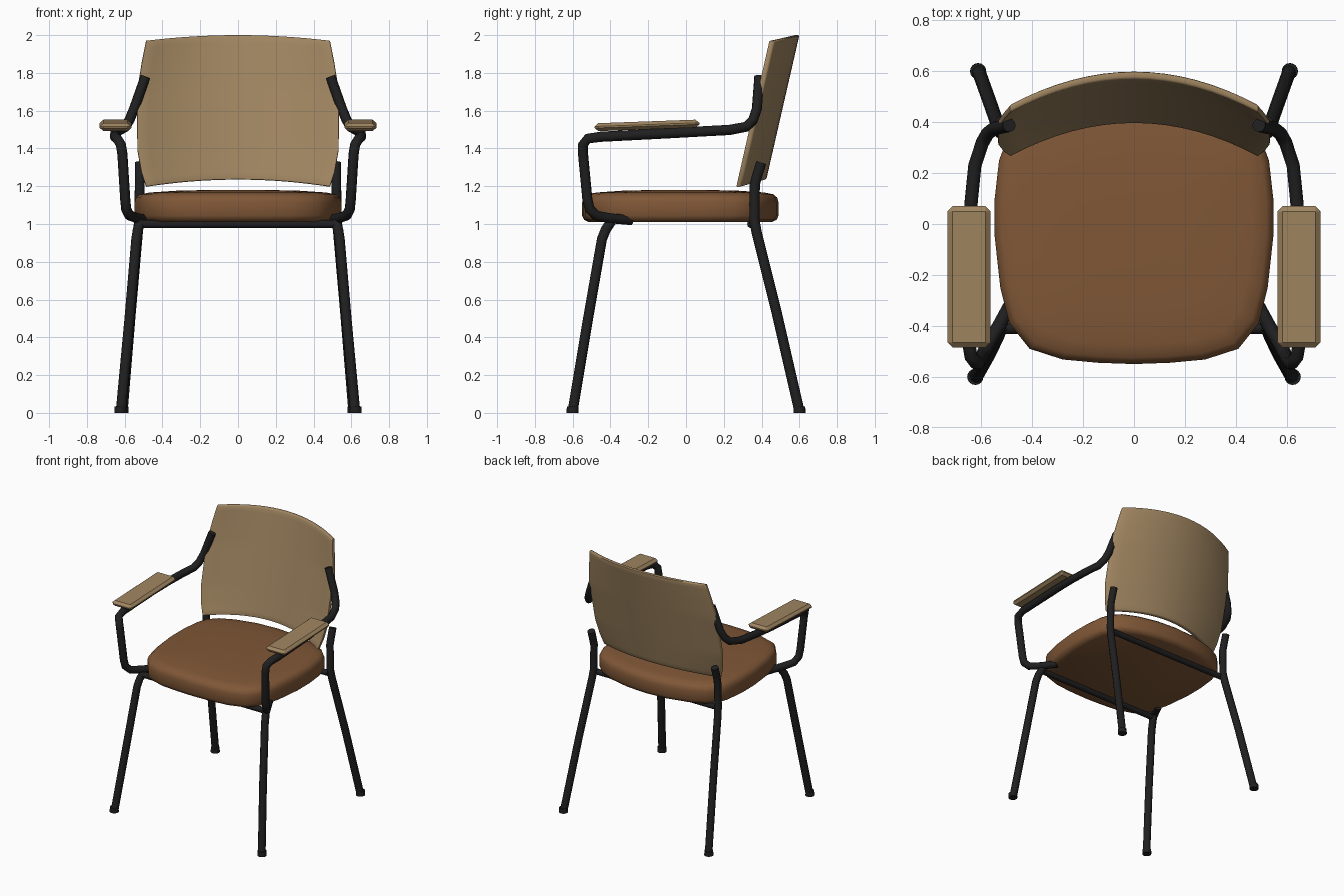
import bpy, bmesh, math

if "Cube" in bpy.data.objects:
    bpy.data.objects.remove(bpy.data.objects["Cube"])


def material(name, rgb):
    m = bpy.data.materials.new(name)
    m.diffuse_color = (*rgb, 1)
    m.use_nodes = True
    m.node_tree.nodes["Principled BSDF"].inputs["Base Color"].default_value = m.diffuse_color
    return m


TAN = material("tan shell", (0.35, 0.235, 0.118))
BROWN = material("brown upholstery", (0.215, 0.096, 0.038))
BLACK = material("black metal", (0.014, 0.014, 0.015))


def finish(obj, mat, angle=40):
    obj.data.materials.clear()
    obj.data.materials.append(mat)
    bpy.ops.object.select_all(action='DESELECT')
    obj.select_set(True)
    bpy.context.view_layer.objects.active = obj
    bpy.ops.object.shade_smooth_by_angle(angle=math.radians(angle))


def from_bmesh(name, bm, mat, angle=40):
    bmesh.ops.recalc_face_normals(bm, faces=bm.faces)
    me = bpy.data.meshes.new(name)
    bm.to_mesh(me)
    bm.free()
    obj = bpy.data.objects.new(name, me)
    bpy.context.collection.objects.link(obj)
    finish(obj, mat, angle)
    return obj


def tube(name, pts, side=1, radius=0.027):
    cu = bpy.data.curves.new(name, 'CURVE')
    cu.dimensions = '3D'
    cu.bevel_depth = radius
    cu.bevel_resolution = 3
    cu.use_fill_caps = True
    sp = cu.splines.new('POLY')
    sp.points.add(len(pts) - 1)
    for p, (x, y, z) in zip(sp.points, pts):
        p.co = (x * side, y, z, 1)
    obj = bpy.data.objects.new(name, cu)
    bpy.context.collection.objects.link(obj)
    bpy.ops.object.select_all(action='DESELECT')
    obj.select_set(True)
    bpy.context.view_layer.objects.active = obj
    bpy.ops.object.convert(target='MESH')
    finish(bpy.context.object, BLACK, 50)


def lerp_table(table, t):
    for (a, va), (b, vb) in zip(table, table[1:]):
        if t <= b:
            return va + (vb - va) * (t - a) / (b - a)
    return table[-1][1]


# Seat cushion: one outline lofted through scaled rings
half = [(0, -.55), (.14, -.545), (.28, -.532), (.41, -.49), (.49, -.39), (.525, -.25),
        (.547, -.05), (.547, .1), (.53, .25), (.50, .33), (.44, .39), (.33, .44), (.17, .478), (0, .49)]
outline = half + [(-x, y) for x, y in half[-2:0:-1]]
rings = [(.93, 1.01), (.98, 1.022), (1, 1.045), (1, 1.115), (.985, 1.14), (.95, 1.157),
         (.85, 1.167), (.6, 1.176), (.3, 1.18)]
bm = bmesh.new()
loops = [[bm.verts.new((x * s, -.03 + (y + .03) * s, z)) for x, y in outline] for s, z in rings]
n = len(outline)
for a, b in zip(loops, loops[1:]):
    for i in range(n):
        bm.faces.new((a[i], a[(i + 1) % n], b[(i + 1) % n], b[i]))
bm.faces.new(loops[0][::-1])
bm.faces.new(loops[-1])
from_bmesh("seat", bm, BROWN, 50)

# Backrest: curved, leaning sheet given thickness and rounded edges
WIDTH = [(0, .487), (.1, .512), (.25, .533), (.65, .535), (.85, .51), (1, .487)]
NU, NV = 16, 20
T = .03


def back_point(u, v, depth):
    z = 1.235 - .038 * u * u + v * (.765 + .008 * u * u)
    y = .395 - .132 * u * u + .175 * v + depth
    return (u * lerp_table(WIDTH, v), y, z)


bm = bmesh.new()
grids = [[[bm.verts.new(back_point(2 * i / NU - 1, j / NV, d)) for i in range(NU + 1)]
          for j in range(NV + 1)] for d in (0, T)]
for g in grids:
    for j in range(NV):
        for i in range(NU):
            bm.faces.new((g[j][i], g[j][i + 1], g[j + 1][i + 1], g[j + 1][i]))


def border(g):
    return (g[0][:-1] + [r[-1] for r in g[:-1]] + g[-1][:0:-1] + [r[0] for r in g[:0:-1]])


fa, ba = border(grids[0]), border(grids[1])
rim = []
for i in range(len(fa)):
    k = (i + 1) % len(fa)
    rim.append(bm.faces.new((fa[i], fa[k], ba[k], ba[i])))
bmesh.ops.recalc_face_normals(bm, faces=bm.faces)
rim_set = set(rim)
edges = [e for e in bm.edges if len([f for f in e.link_faces if f in rim_set]) == 1]
bmesh.ops.bevel(bm, geom=edges, offset=.008, segments=2, profile=.5, affect='EDGES')
from_bmesh("backrest", bm, TAN, 50)

# Frame: cross bars under the seat
tube("front_cross_bar", [(-.53, -.41, 1.0), (.53, -.41, 1.0)], radius=.022)
tube("rear_cross_bar", [(-.52, .345, 1.0), (.52, .345, 1.0)], radius=.022)

FRONT_LEG = [(.62, -.60, .01), (.575, -.52, .49), (.538, -.445, .92), (.53, -.425, .97), (.515, -.395, 1.015)]
REAR_LEG = [(.61, .60, .01), (.567, .48, .53), (.53, .375, .95), (.524, .362, 1.02),
            (.52, .364, 1.21), (.52, .378, 1.26), (.52, .398, 1.325)]
ARM = [(.47, -.29, 1.02), (.53, -.40, 1.03), (.575, -.475, 1.045), (.592, -.51, 1.08), (.597, -.522, 1.13),
       (.612, -.545, 1.37), (.62, -.545, 1.42), (.64, -.52, 1.452), (.652, -.45, 1.462),
       (.65, -.1, 1.48), (.64, .08, 1.49), (.625, .23, 1.498), (.595, .32, 1.515),
       (.575, .355, 1.55), (.55, .375, 1.61), (.49, .388, 1.78)]

for side, label in ((-1, "left"), (1, "right")):
    tube(label + "_front_leg", FRONT_LEG, side)
    tube(label + "_rear_leg", REAR_LEG, side)
    tube(label + "_arm_tube", ARM, side)

    # Foot caps
    for pos, x, y in (("front", .623, -.60), ("rear", .612, .60)):
        bm = bmesh.new()
        bmesh.ops.create_cone(bm, cap_ends=True, segments=16, radius1=.032, radius2=.031, depth=.035)
        bmesh.ops.translate(bm, verts=bm.verts, vec=(x * side, y, .0175))
        from_bmesh(f"{label}_{pos}_foot", bm, BLACK)

    # Armrest pad: chamfered box, slightly tilted
    bm = bmesh.new()
    bmesh.ops.create_cube(bm, size=1)
    bmesh.ops.scale(bm, verts=bm.verts, vec=(.168, .555, .05))
    bmesh.ops.bevel(bm, geom=bm.edges[:], offset=.02, segments=1, affect='EDGES')
    bmesh.ops.scale(bm, verts=bm.verts, vec=(1, 1, .84))
    pad = from_bmesh(label + "_armrest", bm, TAN, 30)
    pad.location = (.648 * side, -.207, 1.522)
    pad.rotation_euler = (.036, 0, 0)
